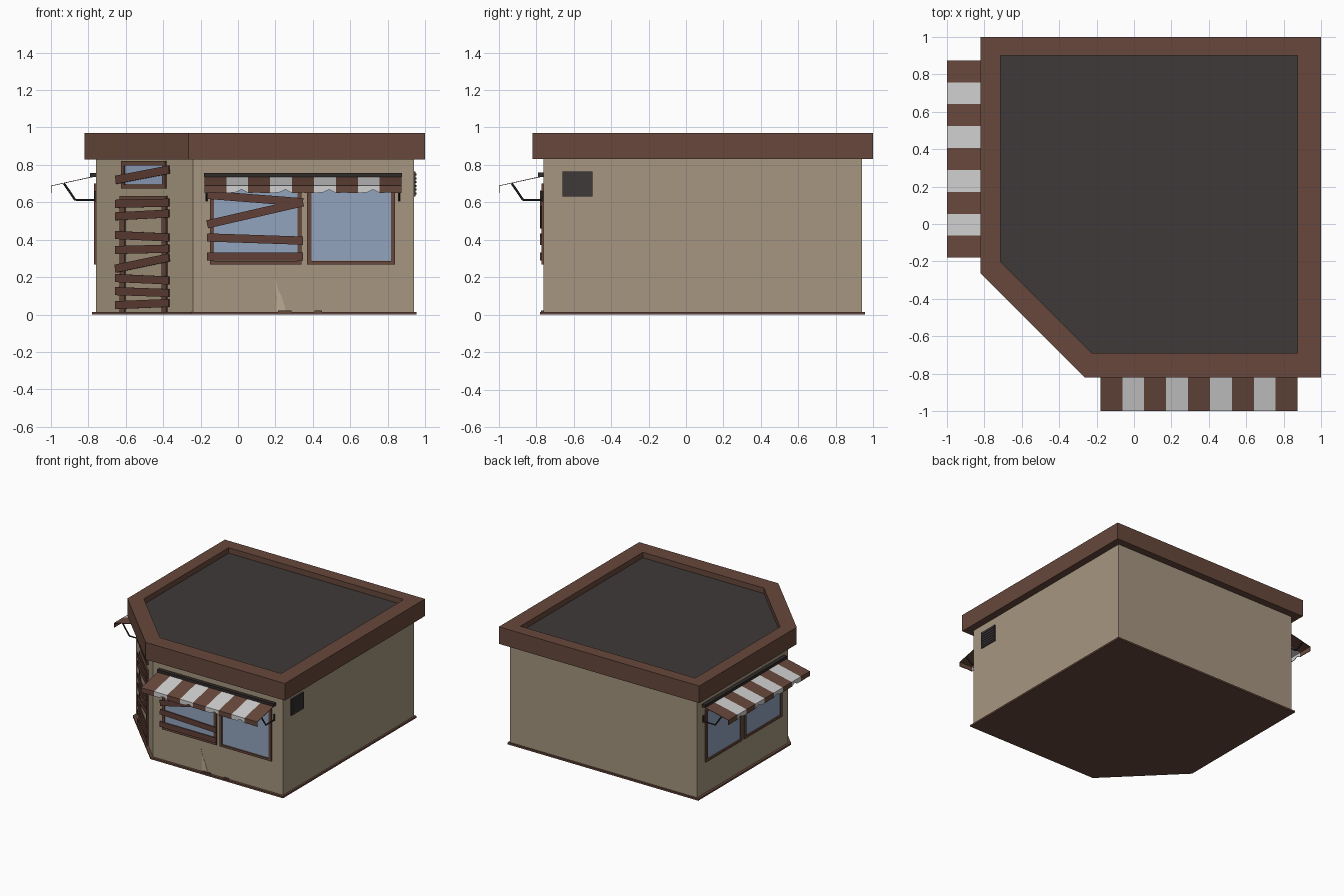
import bpy, bmesh, math
from mathutils import Matrix, Vector

if "Cube" in bpy.data.objects:
    bpy.data.objects.remove(bpy.data.objects["Cube"])


def mat(name, r, g, b):
    m = bpy.data.materials.new(name)
    m.diffuse_color = (r, g, b, 1)
    m.use_nodes = True
    m.node_tree.nodes["Principled BSDF"].inputs["Base Color"].default_value = m.diffuse_color
    return m


TAN = mat("tan plaster", 0.38, 0.305, 0.215)
PALE = mat("pale plaster", 0.50, 0.41, 0.29)
BROWN = mat("brown trim", 0.135, 0.064, 0.044)
WOOD = mat("board wood", 0.115, 0.050, 0.037)
ROOF = mat("dark roof", 0.048, 0.042, 0.040)
GLASS = mat("window glass", 0.29, 0.37, 0.52)
WHITE = mat("white cloth", 0.62, 0.62, 0.62)
METAL = mat("dark metal", 0.030, 0.024, 0.022)

# Wall frames: x along the wall, -y outward, z up
FRONT = Matrix.Translation((0, -0.76, 0))
SWAP = Matrix(((0, 1, 0, 0), (1, 0, 0, 0), (0, 0, 1, 0), (0, 0, 0, 1)))
LEFT = SWAP @ FRONT
DOOR = Matrix.Translation((-0.5, -0.5, 0)) @ Matrix.Rotation(-math.pi / 4, 4, 'Z')
RIGHT = Matrix.Translation((0.94, 0, 0)) @ Matrix.Rotation(math.pi / 2, 4, 'Z')


def finish(name, bm, mats, M=Matrix(), recalc=True):
    bm.transform(M)
    if recalc:
        bmesh.ops.recalc_face_normals(bm, faces=bm.faces)
    me = bpy.data.meshes.new(name)
    bm.to_mesh(me)
    bm.free()
    for m in mats:
        me.materials.append(m)
    ob = bpy.data.objects.new(name, me)
    bpy.context.collection.objects.link(ob)
    return ob


def box(name, M, x, y, z, m):
    bm = bmesh.new()
    bmesh.ops.create_cube(bm, size=1)
    T = Matrix.Translation(((x[0] + x[1]) / 2, (y[0] + y[1]) / 2, (z[0] + z[1]) / 2))
    S = Matrix.Diagonal((x[1] - x[0], y[1] - y[0], z[1] - z[0], 1))
    return finish(name, bm, [m], M @ T @ S)


def board(name, M, a, b, h, y0=-0.012, d=0.008, m=WOOD):
    # plank between two (x, z) points on a wall
    dx, dz = b[0] - a[0], b[1] - a[1]
    T = Matrix.Translation(((a[0] + b[0]) / 2, 0, (a[1] + b[1]) / 2))
    L = math.hypot(dx, dz)
    box(name, M @ T @ Matrix.Rotation(-math.atan2(dz, dx), 4, 'Y'),
        (-L / 2, L / 2), (y0 - d, y0), (-h / 2, h / 2), m)


def footprint(lo, hi, cut):
    # square with its front left corner cut off
    return [(cut, lo), (hi[0], lo), hi, (lo if len(hi) < 3 else hi[2], hi[1]), (lo, cut)]


def layers(name, loops, mats, top_index=0):
    # closed solid through stacked outlines of (points, z)
    bm = bmesh.new()
    rings = [[bm.verts.new((p[0], p[1], z)) for p in pts] for pts, z in loops]
    n = len(rings[0])
    for r, s in zip(rings, rings[1:]):
        for i in range(n):
            j = (i + 1) % n
            bm.faces.new((r[i], r[j], s[j], s[i]))
    bm.faces.new(rings[0][::-1])
    bm.faces.new(rings[-1]).material_index = top_index
    return finish(name, bm, mats)


# Plinth, walls, parapet with sunken roof
base = footprint(-0.78, (0.955, 0.955), -0.25)
wall = footprint(-0.76, (0.94, 0.94), -0.24)
outer = footprint(-0.82, (1.0, 1.0), -0.265)
inner = [(-0.225, -0.69), (0.875, -0.69), (0.875, 0.90), (-0.715, 0.90), (-0.715, -0.20)]
layers("plinth", [(base, 0), (base, 0.014)], [BROWN])
layers("walls", [(wall, 0.01), (wall, 0.84)], [TAN])
layers("parapet_and_roof", [(outer, 0.83), (outer, 0.97), (inner, 0.97), (inner, 0.925)],
       [BROWN, ROOF], 1)


def window(name, M, x, z, t=0.022):
    # glass plate with four frame bars
    box(name + "_glass", M, (x[0] + t, x[1] - t), (-0.004, 0.002), (z[0] + t, z[1] - t), GLASS)
    for side, a, b in (("left", x[0], x[0] + t), ("right", x[1] - t, x[1])):
        box(f"{name}_frame_{side}", M, (a, b), (-0.011, 0), z, BROWN)
    for side, a, b in (("sill", z[0], z[0] + t * 0.8), ("head", z[1] - t, z[1])):
        box(f"{name}_frame_{side}", M, (x[0], x[1]), (-0.011, 0), (a, b), BROWN)


def awning(name, M):
    x0, w, n = -0.18, 1.055 / 9, 9
    bm = bmesh.new()
    for i in range(n):
        a, b = x0 + i * w, x0 + (i + 1) * w
        white = i % 2
        # worn white cloth hangs with a ragged hem
        mid = 0.668 if white else 0.65
        top = [(a, -0.01, 0.738), (b, -0.01, 0.738), (b, -0.238, 0.688), (a, -0.238, 0.688)]
        hem = [(a, -0.238, 0.688), (b, -0.238, 0.688), (b, -0.238, 0.65),
               (a + 0.7 * w, -0.238, mid), (a + 0.4 * w, -0.238, 0.652), (a, -0.238, 0.65)]
        for pts in (top, hem):
            f = bm.faces.new([bm.verts.new(p) for p in pts])
            f.material_index = white
    bmesh.ops.remove_doubles(bm, verts=bm.verts, dist=0.0005)
    ob = finish(name + "_cloth", bm, [BROWN, WHITE], M)
    s = ob.modifiers.new("thickness", 'SOLIDIFY')
    s.thickness = 0.004
    s.offset = 0
    box(name + "_rail", M, (-0.182, 0.877), (-0.03, 0), (0.735, 0.758), METAL)
    # bent support arms
    for k, x in enumerate((-0.168, 0.862)):
        path = [(-0.17, 0.70), (-0.11, 0.612), (0, 0.612)]
        for j, (p, q) in enumerate(zip(path, path[1:])):
            p, q = Vector((x, *p)), Vector((x, *q))
            bm = bmesh.new()
            bmesh.ops.create_cone(bm, cap_ends=True, segments=6, radius1=0.006,
                                  radius2=0.006, depth=(q - p).length)
            R = (q - p).to_track_quat('Z', 'Y').to_matrix().to_4x4()
            finish(f"{name}_arm_{k}_{j}", bm, [METAL], M @ Matrix.Translation((p + q) / 2) @ R)
        box(f"{name}_wall_mount_{k}", M, (x - 0.007, x + 0.007), (-0.008, 0), (0.605, 0.66), METAL)


# Shop windows and awnings on the front and left walls
for side, M in (("front", FRONT), ("left", LEFT)):
    window(side + "_window_a", M, (-0.15, 0.34), (0.268, 0.70))
    window(side + "_window_b", M, (0.37, 0.84), (0.268, 0.70))
    awning(side + "_awning", M)

# Boards over one front window
for i, (za, zb) in enumerate(((0.31, 0.31), (0.412, 0.395), (0.482, 0.60), (0.64, 0.60))):
    board(f"window_board_{i}", FRONT, (-0.165, za), (0.348, zb), 0.044)

# Boarded door and transom on the cut corner
for s, a in (("left", -0.175), ("right", 0.14)):
    box(f"door_post_{s}", DOOR, (a, a + 0.035), (-0.012, 0), (0.012, 0.635), BROWN)
box("door_head", DOOR, (-0.175, 0.175), (-0.012, 0), (0.605, 0.635), BROWN)
box("door_leaf", DOOR, (-0.14, 0.14), (-0.003, 0), (0.014, 0.605), TAN)
heights = ((0.592, 0.598), (0.525, 0.54), (0.425, 0.412), (0.345, 0.352),
           (0.245, 0.305), (0.195, 0.182), (0.125, 0.115), (0.05, 0.062))
for i, (za, zb) in enumerate(heights):
    board(f"door_board_{i}", DOOR, (-0.203, za), (0.203, zb), 0.043, -0.013)
window("transom", DOOR, (-0.168, 0.168), (0.675, 0.822), 0.024)
board("transom_board", DOOR, (-0.2, 0.72), (0.203, 0.775), 0.044)

# Louvred vent on the right wall
box("vent_case", RIGHT, (-0.66, -0.50), (-0.01, 0), (0.63, 0.765), ROOF)
for i in range(6):
    z = 0.643 + i * 0.02
    box(f"vent_slat_{i}", RIGHT, (-0.65, -0.51), (-0.015, -0.008), (z, z + 0.01), ROOF)

# Chipped plaster patch and small rubble under the front window
bm = bmesh.new()
chip = [(0.197, 0.20), (0.215, 0.13), (0.232, 0.10), (0.258, 0.016), (0.205, 0.016), (0.208, 0.09)]
bm.faces.new([bm.verts.new((x, -0.002, z)) for x, z in reversed(chip)])
bmesh.ops.recalc_face_normals(bm, faces=bm.faces)
patch = finish("plaster_chip", bm, [PALE], FRONT, False)
patch.modifiers.new("thickness", 'SOLIDIFY').thickness = 0.002
for i, (x, w) in enumerate(((0.25, 0.07), (0.43, 0.04))):
    box(f"rubble_{i}", FRONT, (x - w / 2, x + w / 2), (-0.014, 0), (0.012, 0.022), BROWN)
